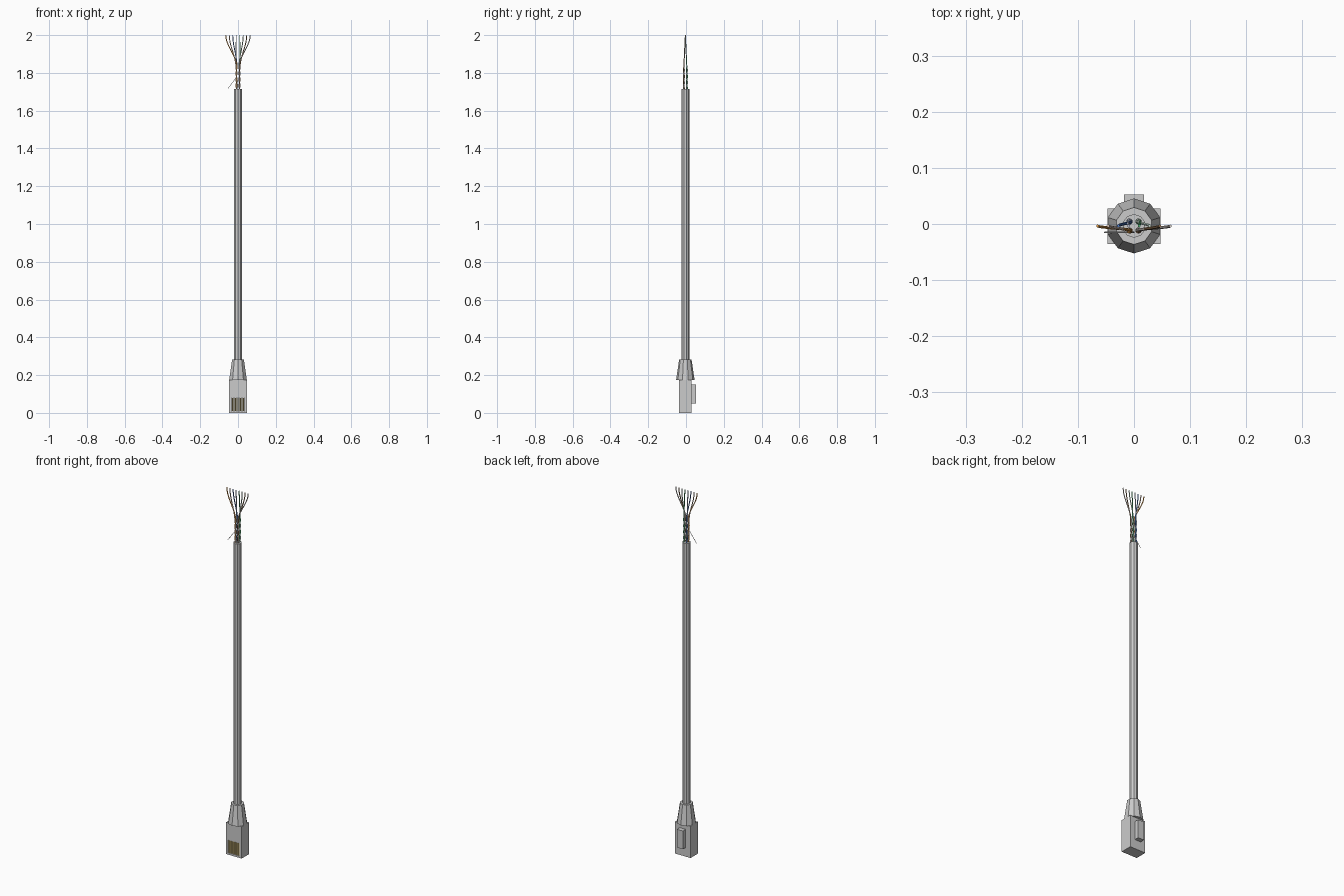
import bpy, bmesh, math
from mathutils import Vector

if "Cube" in bpy.data.objects:
    bpy.data.objects.remove(bpy.data.objects["Cube"])

AXIS_Y = -0.0035          # cable centre line
SIDES = 10


def material(name, rgb):
    m = bpy.data.materials.new(name)
    m.diffuse_color = (*rgb, 1)
    m.use_nodes = True
    m.node_tree.nodes["Principled BSDF"].inputs["Base Color"].default_value = m.diffuse_color
    return m


def mesh_object(name, bm, mat=None):
    bmesh.ops.recalc_face_normals(bm, faces=bm.faces[:])
    me = bpy.data.meshes.new(name)
    bm.to_mesh(me)
    bm.free()
    ob = bpy.data.objects.new(name, me)
    bpy.context.collection.objects.link(ob)
    if mat:
        me.materials.append(mat)
    return ob


def box(name, lo, hi, mat=None):
    bm = bmesh.new()
    bmesh.ops.create_cube(bm, size=1)
    lo, hi = Vector(lo), Vector(hi)
    for v in bm.verts:
        v.co = Vector([(lo[i] + hi[i]) / 2 + v.co[i] * (hi[i] - lo[i]) for i in range(3)])
    return mesh_object(name, bm, mat)


def frustum(name, r0, r1, z0, z1):
    bm = bmesh.new()
    rings = []
    for r, z in ((r0, z0), (r1, z1)):
        rings.append([bm.verts.new((r * math.sin(2 * math.pi * i / SIDES),
                                    AXIS_Y + r * math.cos(2 * math.pi * i / SIDES), z))
                      for i in range(SIDES)])
    for i in range(SIDES):
        j = (i + 1) % SIDES
        bm.faces.new((rings[0][i], rings[0][j], rings[1][j], rings[1][i]))
    bm.faces.new(rings[0])
    bm.faces.new(rings[1])
    return mesh_object(name, bm)


def wire(name, points, radius, mat=None):
    cu = bpy.data.curves.new(name, 'CURVE')
    cu.dimensions = '3D'
    cu.bevel_depth = radius
    cu.bevel_resolution = 1
    cu.use_fill_caps = True
    sp = cu.splines.new('POLY')
    sp.points.add(len(points) - 1)
    for p, co in zip(sp.points, points):
        p.co = (*co, 1)
    sp.use_smooth = False
    ob = bpy.data.objects.new(name, cu)
    bpy.context.collection.objects.link(ob)
    if mat:
        cu.materials.append(mat)
    bpy.ops.object.select_all(action='DESELECT')
    ob.select_set(True)
    bpy.context.view_layer.objects.active = ob
    bpy.ops.object.convert(target='MESH')


# plug body with a recessed contact window
body = box("plug_body", (-0.047, -0.036, 0), (0.047, 0.028, 0.175))
cutter = box("contact_window_cutter", (-0.035, -0.05, 0.01), (0.035, -0.026, 0.08))
cutter.hide_render = True
cutter.hide_viewport = True
mod = body.modifiers.new("window", 'BOOLEAN')
mod.object = cutter
mod.solver = 'EXACT'

# eight contacts
gold = material("contact_gold", (0.8, 0.62, 0.25))
for i in range(8):
    x = (i - 3.5) * 0.0085
    box(f"contact_{i + 1}", (x - 0.0028, -0.034, 0.01), (x + 0.0028, -0.024, 0.08), gold)

# locking latch on the back
box("latch", (-0.018, 0.026, 0.05), (0.018, 0.0525, 0.15))

# strain relief boot and cable jacket
frustum("boot", 0.049, 0.033, 0.174, 0.282)
frustum("jacket", 0.021, 0.021, 0.25, 1.715)

# four twisted pairs that fan out into one flat row
hues = [("orange", (0.9, 0.4, 0.08)), ("blue", (0.1, 0.25, 0.7)),
        ("green", (0.1, 0.5, 0.2)), ("brown", (0.35, 0.2, 0.1))]
centres = [(-0.008, -0.008), (-0.008, 0.008), (0.008, 0.008), (0.008, -0.008)]
Z0, Z_FAN, Z1 = 1.70, 1.83, 2.0
for p, ((hue, rgb), (cx, cy)) in enumerate(zip(hues, centres)):
    pale = tuple(0.6 + 0.4 * c for c in rgb)
    for k, col in enumerate((rgb, pale)):
        label = hue if k == 0 else "pale_" + hue
        mat = material(label + "_insulation", col)
        tip_x = (2 * p + k - 3.5) * 0.0185
        pts = []
        for i in range(41):
            z = Z0 + (Z1 - Z0) * i / 40
            a = 2 * math.pi * min(z - Z0, Z_FAN - Z0) / 0.065 + k * math.pi
            x, y = cx + 0.003 * math.cos(a), cy + 0.003 * math.sin(a)
            t = max(0, (z - Z_FAN) / (Z1 - Z_FAN))
            s = t * t * (3 - 2 * t)
            pts.append((x + (tip_x - x) * s, AXIS_Y + y * (1 - t), z))
        wire("wire_" + label, pts, 0.0026, mat)

# rip cord bending out of the jacket end
wire("rip_cord", [(0, -0.015, 1.70), (-0.001, -0.015, 1.755), (-0.006, -0.015, 1.776),
                  (-0.014, -0.015, 1.77), (-0.033, -0.015, 1.744),
                  (-0.053, -0.015, 1.717)], 0.0012)
